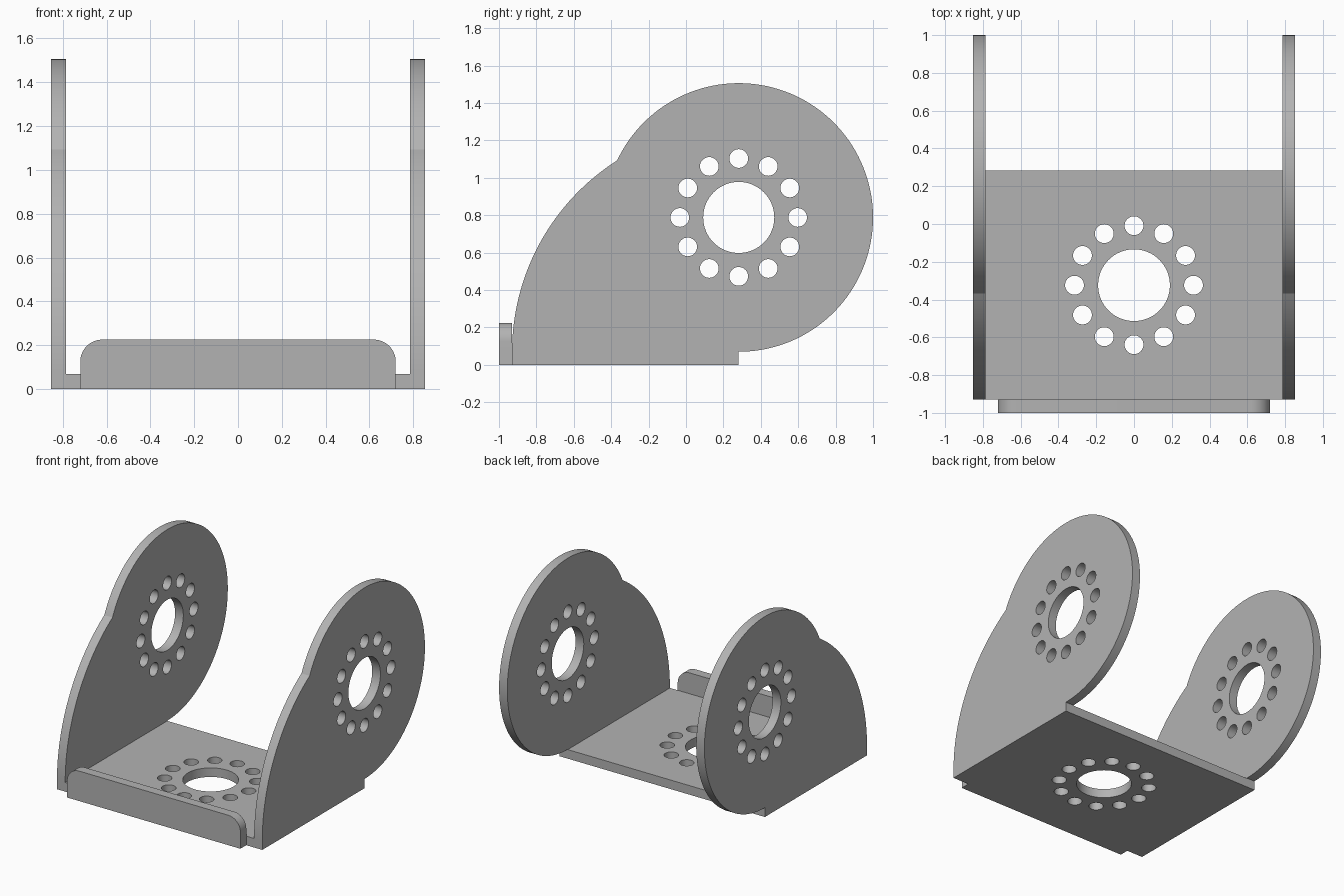
import bpy, bmesh
from math import sin, cos, pi, radians, atan2, sqrt
from mathutils import Matrix

cube = bpy.data.objects.get("Cube")
if cube:
    bpy.data.objects.remove(cube)

grey = bpy.data.materials.new("plain grey")
grey.use_nodes = True
colour = (0.45, 0.45, 0.45, 1)
grey.diffuse_color = colour
grey.node_tree.nodes["Principled BSDF"].inputs["Base Color"].default_value = colour


def arc(cx, cy, r, start, end, steps):
    return [(cx + r * cos(start + (end - start) * i / steps),
             cy + r * sin(start + (end - start) * i / steps)) for i in range(steps + 1)]


def hole_pattern(cx, cy):
    """Large bore ringed by twelve bolt holes."""
    loops = [arc(cx, cy, 0.19, 0, 2 * pi, 64)[:-1]]
    for i in range(12):
        a = i * pi / 6
        loops.append(arc(cx + 0.315 * cos(a), cy + 0.315 * sin(a), 0.05, 0, 2 * pi, 32)[:-1])
    return loops


def plate(name, loops, thickness, axes, centre):
    """Extrude a flat outline with holes, then turn it onto the given axes."""
    curve = bpy.data.curves.new(name + "_outline", "CURVE")
    curve.dimensions = "2D"
    curve.fill_mode = "BOTH"
    curve.extrude = thickness / 2
    for pts in loops:
        spline = curve.splines.new("POLY")
        spline.points.add(len(pts) - 1)
        for p, (x, y) in zip(spline.points, pts):
            p.co = (x, y, 0, 1)
        spline.use_cyclic_u = True
    helper = bpy.data.objects.new(name + "_outline", curve)
    bpy.context.collection.objects.link(helper)
    graph = bpy.context.evaluated_depsgraph_get()
    mesh = bpy.data.meshes.new_from_object(helper.evaluated_get(graph))
    bpy.data.objects.remove(helper)

    bm = bmesh.new()
    bm.from_mesh(mesh)
    bmesh.ops.remove_doubles(bm, verts=bm.verts, dist=0.0001)
    bm.transform(Matrix.Translation(centre) @ Matrix(axes).transposed().to_4x4())
    bmesh.ops.recalc_face_normals(bm, faces=bm.faces)
    bm.to_mesh(mesh)
    bm.free()
    mesh.materials.clear()
    mesh.materials.append(grey)
    mesh.shade_smooth()
    mesh.set_sharp_from_angle(angle=radians(30))
    obj = bpy.data.objects.new(name, mesh)
    bpy.context.collection.objects.link(obj)
    return obj


T = 0.068                      # sheet thickness
BACK, FRONT = 0.282, -0.93     # ends of the base
HUB_Z, HUB_R = 0.788, 0.718    # round end of the side plates

# Side plates: round hub blended into a quarter-arc front edge
big_r = BACK - FRONT
hub_low = HUB_Z - HUB_R
meet_z = (big_r**2 - HUB_R**2 + HUB_Z**2 - hub_low**2) / (2 * (HUB_Z - hub_low))
meet_y = -sqrt(HUB_R**2 - (meet_z - HUB_Z)**2)
outline = [(FRONT, 0), (BACK, 0)]
outline += arc(BACK, HUB_Z, HUB_R, -pi / 2, atan2(meet_z - HUB_Z, meet_y), 96)
outline += arc(BACK, hub_low, big_r, atan2(meet_z - hub_low, meet_y), pi, 40)[1:]
for name, side in (("left_side_plate", 1), ("right_side_plate", -1)):
    plate(name, [outline] + hole_pattern(BACK, HUB_Z), T,
          ((0, 1, 0), (0, 0, 1), (1, 0, 0)), (side * (0.853 - T / 2), 0, 0))

# Base plate between the sides
w = 0.853 - T
base = [(-w, FRONT), (w, FRONT), (w, BACK), (-w, BACK)]
plate("base_plate", [base] + hole_pattern(0, (FRONT + BACK) / 2), T,
      ((1, 0, 0), (0, 1, 0), (0, 0, 1)), (0, 0, T / 2))

# Front lip with rounded top corners
lw, lh, lr = 0.72, 0.225, 0.1
lip = [(-lw, 0), (lw, 0)]
lip += arc(lw - lr, lh - lr, lr, 0, pi / 2, 16)
lip += arc(lr - lw, lh - lr, lr, pi / 2, pi, 16)
plate("front_lip", [lip], 1 + FRONT, ((1, 0, 0), (0, 0, 1), (0, -1, 0)),
      (0, (FRONT - 1) / 2, 0))
